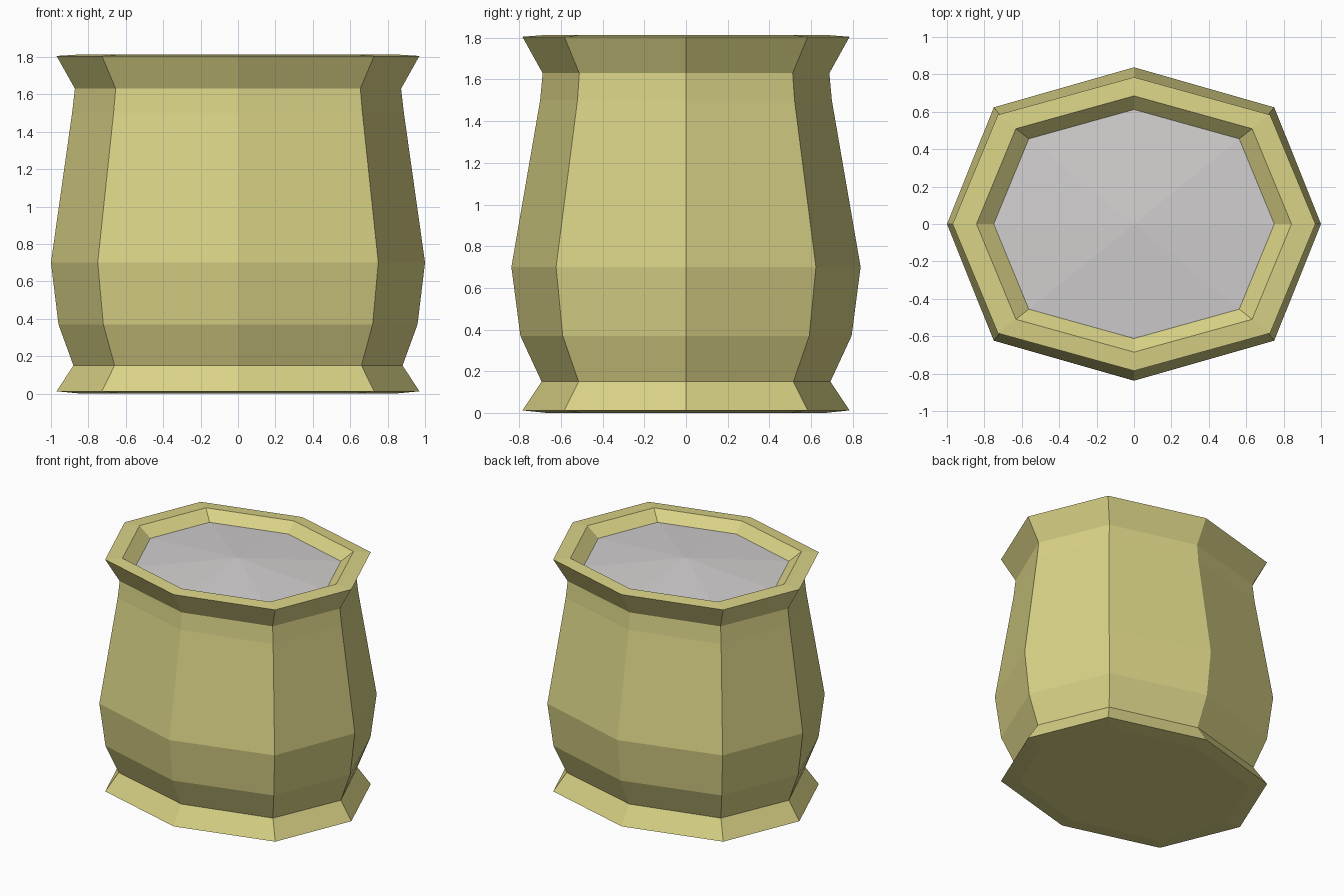
import bpy, bmesh

if "Cube" in bpy.data.objects:
    bpy.data.objects.remove(bpy.data.objects["Cube"])

def material(name, rgb):
    m = bpy.data.materials.new(name)
    m.diffuse_color = (*rgb, 1)
    m.use_nodes = True
    m.node_tree.nodes["Principled BSDF"].inputs["Base Color"].default_value = m.diffuse_color
    return m

def ring(bm, z, rx, ry):
    # stretched octagon with corners on both axes
    dx, dy = 0.75 * rx, 0.744 * ry
    pts = [(rx, 0), (dx, dy), (0, ry), (-dx, dy), (-rx, 0), (-dx, -dy), (0, -ry), (dx, -dy)]
    return [bm.verts.new((x, y, z)) for x, y in pts]

def bridge(bm, a, b):
    for i in range(8):
        j = (i + 1) % 8
        bm.faces.new((a[i], a[j], b[j], b[i]))

def finish(bm, name, mat):
    me = bpy.data.meshes.new(name)
    bm.to_mesh(me)
    bm.free()
    me.materials.append(mat)
    ob = bpy.data.objects.new(name, me)
    bpy.context.collection.objects.link(ob)

cream = material("pale_yellow_clay", (0.70, 0.65, 0.24))
grey = material("light_grey", (0.64, 0.62, 0.62))

# Pot: base, foot, belly, neck, flared rim and inner lip (z, half width, half depth)
profile = [(0.0, 0.84, 0.67), (0.012, 0.97, 0.785), (0.15, 0.88, 0.693),
           (0.37, 0.96, 0.795), (0.70, 1.0, 0.838), (1.50, 0.887, 0.70),
           (1.63, 0.872, 0.688), (1.805, 0.97, 0.785), (1.813, 0.842, 0.685),
           (1.74, 0.75, 0.612)]
bm = bmesh.new()
rings = [ring(bm, *p) for p in profile]
for a, b in zip(rings, rings[1:]):
    bridge(bm, a, b)
bm.faces.new(rings[0][::-1])
finish(bm, "pot", cream)

# Contents: shallow heap closing the mouth
bm = bmesh.new()
edge = ring(bm, *profile[-1])
tip = bm.verts.new((0, 0, 1.79))
for i in range(8):
    bm.faces.new((edge[i], edge[(i + 1) % 8], tip))
finish(bm, "contents", grey)
